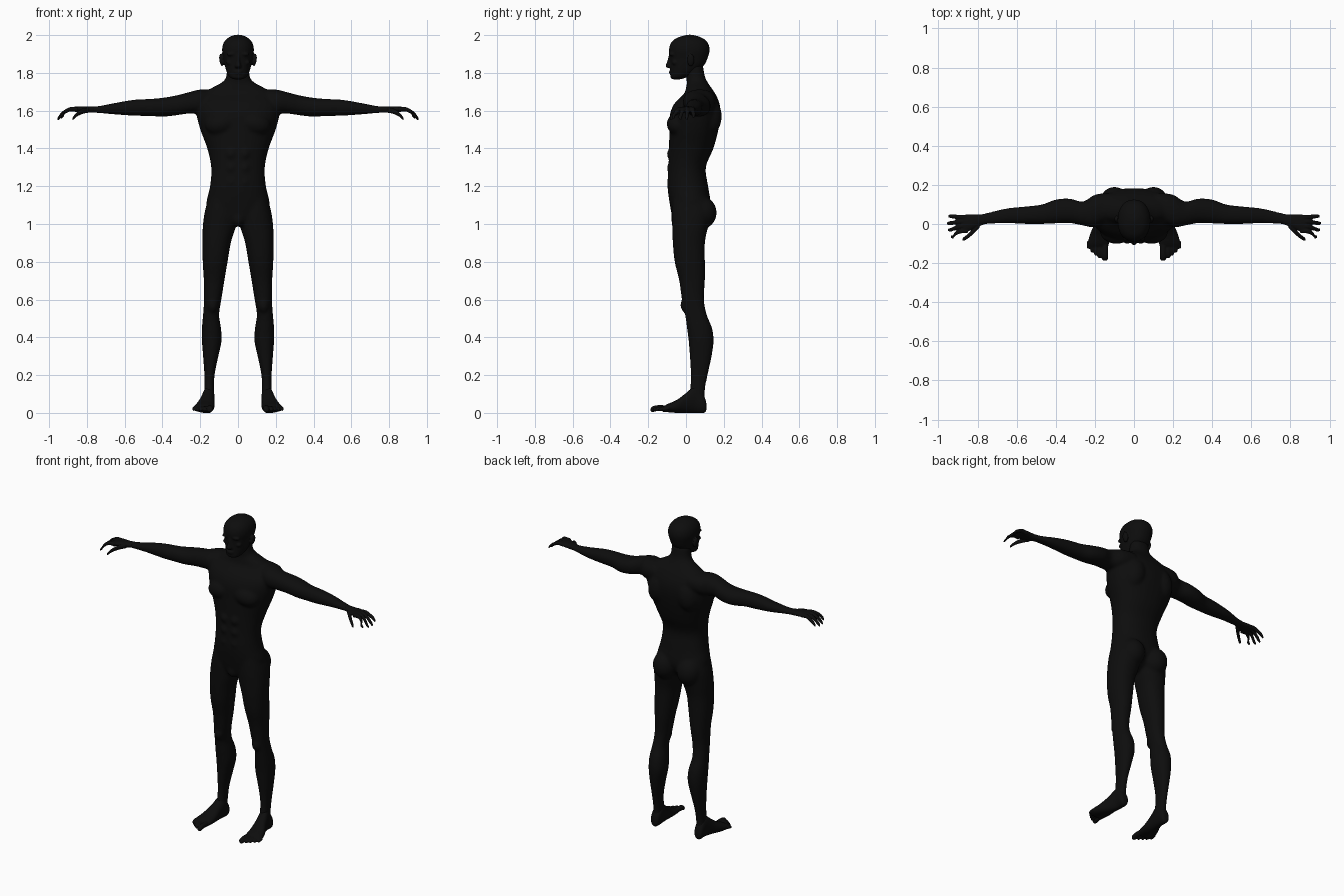
import bpy, bmesh, math
from mathutils import Matrix, Vector

cube = bpy.data.objects.get("Cube")
if cube:
    bpy.data.objects.remove(cube)

skin = bpy.data.materials.new("matte black")
skin.use_nodes = True
BLACK = (0.004, 0.004, 0.004, 1)
skin.diffuse_color = BLACK
skin.node_tree.nodes["Principled BSDF"].inputs["Base Color"].default_value = BLACK

# Loft directions: (along, across a, across b) to x, y, z
AXES = {"x": lambda t, a, b: (t, a, b),
        "y": lambda t, a, b: (a, t, b),
        "z": lambda t, a, b: (a, b, t)}


def spline(rings, steps=4):
    """Smoothly interpolate between the given rings."""
    pts = [Vector(r) for r in rings]
    out = []
    for i in range(len(pts) - 1):
        p, q = pts[i], pts[i + 1]
        before, after = pts[max(i - 1, 0)], pts[min(i + 2, len(pts) - 1)]
        m, n = (q - before) / 2, (after - p) / 2
        for k in range(steps):
            s = k / steps
            h = s * s * (3 - 2 * s)
            out.append(p * (1 - h) + q * h + m * s * (1 - s) ** 2 - n * s * s * (1 - s))
    return out + [pts[-1]]


def loft(bm, axis, rings, power=2.2, mirror=False, sides=28):
    """Closed skin through rings of (along, a min, a max, b min, b max)."""
    for sign in ((1, -1) if mirror else (1,)):
        loops = []
        for t, a0, a1, b0, b1 in spline(rings):
            loop = []
            for k in range(sides):
                ang = math.tau * k / sides
                c, s = math.cos(ang), math.sin(ang)
                c = math.copysign(abs(c) ** (2 / power), c)
                s = math.copysign(abs(s) ** (2 / power), s)
                x, y, z = AXES[axis](t, (a0 + a1 + (a1 - a0) * c) / 2,
                                     (b0 + b1 + (b1 - b0) * s) / 2)
                loop.append(bm.verts.new((x * sign, y, z)))
            loops.append(loop)
        for lo, hi in zip(loops, loops[1:]):
            for k in range(sides):
                j = (k + 1) % sides
                bm.faces.new((lo[k], lo[j], hi[j], hi[k]))
        bm.faces.new(loops[0])
        bm.faces.new(loops[-1])


def bulge(bm, centre, radii, tilt=0, mirror=True):
    """Muscle or feature as an ellipsoid, tilted in the front plane."""
    for sign in ((1, -1) if mirror else (1,)):
        spot = Vector((centre[0] * sign, centre[1], centre[2]))
        mat = Matrix.LocRotScale(spot, Matrix.Rotation(tilt * sign, 3, "Y"), Vector(radii))
        bmesh.ops.create_uvsphere(bm, u_segments=20, v_segments=12, radius=1, matrix=mat)


def finish(name, bm, voxel, passes):
    """Fuse the overlapping volumes into one smooth skin."""
    bmesh.ops.recalc_face_normals(bm, faces=bm.faces)
    mesh = bpy.data.meshes.new(name)
    bm.to_mesh(mesh)
    bm.free()
    ob = bpy.data.objects.new(name, mesh)
    bpy.context.collection.objects.link(ob)
    fuse = ob.modifiers.new("fuse", "REMESH")
    fuse.mode = "VOXEL"
    fuse.voxel_size = voxel
    fuse.use_smooth_shade = True
    soften = ob.modifiers.new("soften", "SMOOTH")
    soften.factor = 0.5
    soften.iterations = passes
    graph = bpy.context.evaluated_depsgraph_get()
    fused = bpy.data.meshes.new_from_object(ob.evaluated_get(graph))
    ob.modifiers.clear()
    ob.data = fused
    fused.materials.clear()
    fused.materials.append(skin)
    fused.polygons.foreach_set("use_smooth", [True] * len(fused.polygons))


# Torso and neck: height, half width, front, back
body = bmesh.new()
torso = [(.99, .04, -.05, .05), (1.03, .13, -.07, .1), (1.1, .168, -.085, .13),
         (1.2, .148, -.098, .117), (1.3, .142, -.093, .105), (1.4, .163, -.09, .145),
         (1.5, .2, -.088, .172), (1.58, .22, -.085, .183), (1.64, .22, -.06, .177),
         (1.69, .185, -.01, .155), (1.72, .14, 0, .135), (1.75, .085, .005, .115),
         (1.78, .063, 0, .1), (1.84, .058, 0, .09)]
loft(body, "z", [(z, -w, w, f, b) for z, w, f, b in torso])

# Arms, shoulder to wrist
loft(body, "x", [(.12, .03, .16, 1.6, 1.71), (.2, -.015, .15, 1.585, 1.712),
                 (.26, -.008, .115, 1.585, 1.698), (.33, .005, .13, 1.575, 1.68),
                 (.4, .003, .125, 1.568, 1.668), (.47, 0, .1, 1.572, 1.662),
                 (.55, 0, .09, 1.573, 1.658), (.65, .004, .08, 1.58, 1.641),
                 (.74, 0, .06, 1.588, 1.624), (.8, -.005, .046, 1.59, 1.621)], mirror=True)

# Legs, hip to ankle
loft(body, "z", [(1.14, .02, .155, -.07, .11), (1.06, .005, .177, -.075, .13),
                 (.98, .014, .187, -.073, .115), (.9, .038, .188, -.07, .1),
                 (.8, .055, .187, -.06, .1), (.7, .072, .181, -.036, .1),
                 (.6, .088, .18, -.022, .095), (.52, .1, .185, -.005, .11),
                 (.45, .09, .191, .005, .138), (.38, .087, .191, .014, .146),
                 (.3, .104, .185, .02, .136), (.2, .124, .178, .025, .115),
                 (.12, .127, .178, .02, .1), (.05, .127, .184, 0, .1)], mirror=True)

# Muscles
bulge(body, (.09, -.04, 1.53), (.085, .062, .06), .2)        # chest
bulge(body, (.1, .12, 1.57), (.07, .07, .1), -.2)            # shoulder blades
bulge(body, (.085, .085, 1.06), (.075, .078, .085))          # buttocks
bulge(body, (.135, 0, .57), (.03, .03, .04))                 # knees
for level in range(3):
    bulge(body, (.035, -.07, 1.22 + .075 * level), (.032, .031, .037))
bulge(body, (0, -.045, 1.03), (.035, .035, .045), mirror=False)
finish("body", body, .009, 5)

# Head: height, half width, front, back
head = bmesh.new()
skull = [(1.766, .02, -.07, -.03), (1.775, .042, -.082, 0), (1.8, .058, -.083, .05),
         (1.84, .07, -.083, .095), (1.88, .077, -.085, .115), (1.92, .084, -.09, .125),
         (1.955, .078, -.082, .118), (1.98, .06, -.058, .095), (1.995, .034, -.02, .06),
         (2.002, .01, .01, .03)]
loft(head, "z", [(z, -w, w, f, b) for z, w, f, b in skull])
loft(head, "z", [(1.826, -.015, .015, -.098, -.06), (1.838, -.017, .017, -.109, -.06),
                 (1.86, -.011, .011, -.1, -.06), (1.9, -.009, .009, -.09, -.06)])
bulge(head, (.088, .025, 1.868), (.011, .02, .034), .15)     # ears
bulge(head, (.032, -.073, 1.9), (.028, .016, .01), .1)       # brows
bulge(head, (.045, -.058, 1.855), (.018, .016, .014))        # cheekbones
bulge(head, (0, -.08, 1.808), (.024, .011, .005), mirror=False)
bulge(head, (0, -.08, 1.798), (.02, .01, .005), mirror=False)
finish("head", head, .005, 3)


def digit(bm, axis, path):
    """Finger or toe along (along, a, b, radius) points."""
    loft(bm, axis, [(t, a - r, a + r, b - r, b + r) for t, a, b, r in path],
         power=2, mirror=True, sides=14)


# Hands
hands = bmesh.new()
loft(hands, "x", [(.76, 0, .052, 1.59, 1.622), (.8, -.014, .048, 1.589, 1.622),
                  (.84, -.035, .05, 1.592, 1.623), (.87, -.045, .047, 1.595, 1.62),
                  (.885, -.043, .044, 1.6, 1.614)], mirror=True)
for base, tip, reach, drop in ((-.036, -.065, .937, 1.556), (-.012, -.03, .952, 1.549),
                               (.012, .004, .957, 1.549), (.035, .04, .95, 1.56)):
    mid = (base + tip) / 2
    digit(hands, "x", [(.85, base, 1.606, .012), (.885, base, 1.608, .012),
                       (.915, mid, 1.595, .011), (reach - .013, tip, drop + .02, .01),
                       (reach, tip, drop + .005, .006)])
digit(hands, "x", [(.79, -.005, 1.603, .014), (.82, -.035, 1.598, .015),
                   (.85, -.063, 1.582, .012), (.87, -.076, 1.563, .01),
                   (.877, -.08, 1.555, .006)])
finish("hands", hands, .0035, 2)

# Feet, heel to ball
feet = bmesh.new()
loft(feet, "y", [(.108, .14, .17, .015, .05), (.095, .128, .183, 0, .09),
                 (.05, .123, .187, 0, .14), (0, .125, .202, 0, .105),
                 (-.05, .125, .224, 0, .068), (-.1, .128, .237, .004, .046),
                 (-.125, .137, .232, .006, .03)], mirror=True)
# Toes shrink and step back toward the outer side
for n in range(5):
    r = .016 if n == 0 else .0115 - .0007 * n
    x = .149 if n == 0 else .157 + .019 * n
    tip = -.187 + .011 * n + .001 * n * n
    digit(feet, "y", [(-.09, x, .024, r), (tip + .035, x, .025, r),
                      (tip + .01, x, .019, r), (tip, x, .017, r * .6)])
finish("feet", feet, .004, 2)
